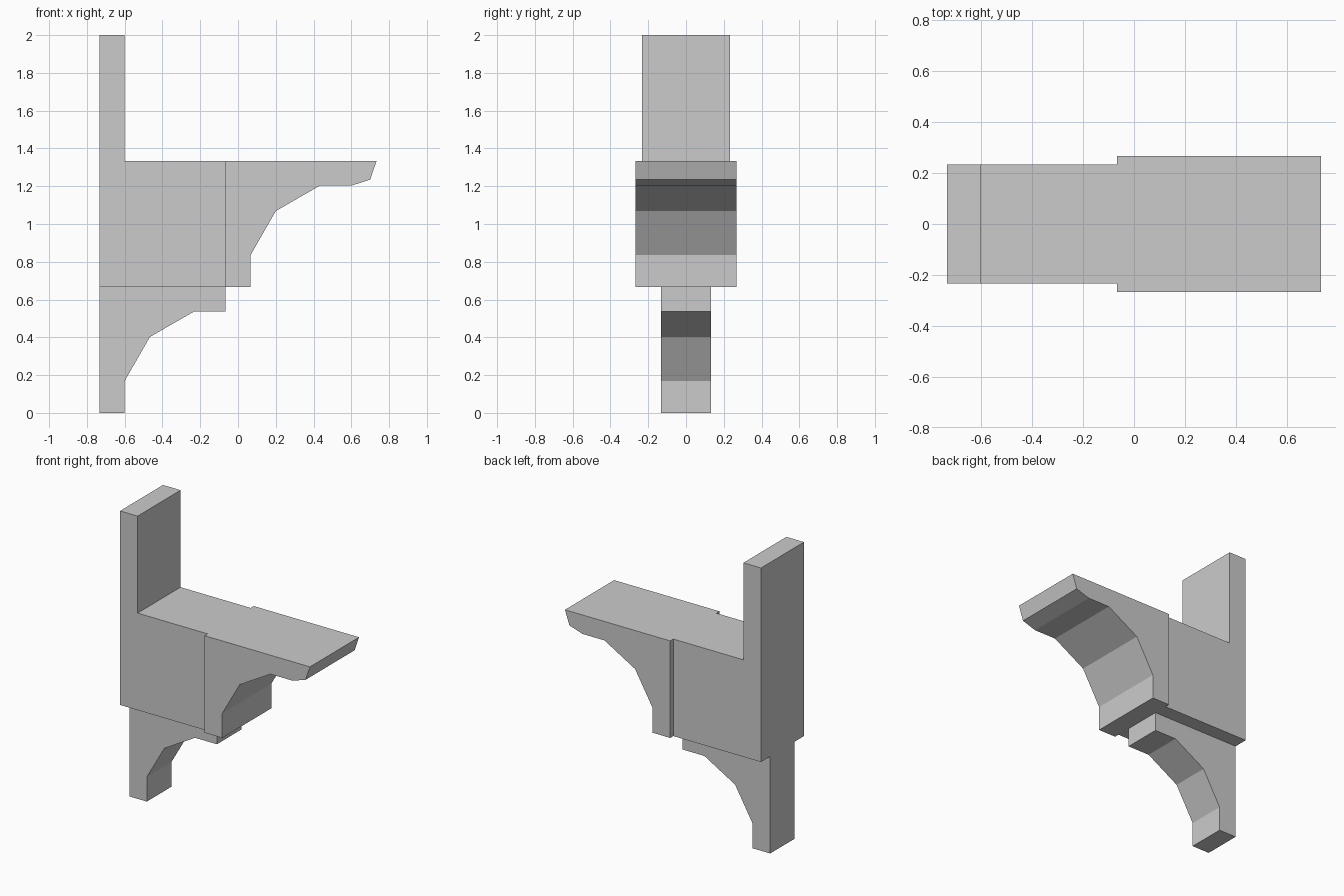
import bpy, bmesh

if "Cube" in bpy.data.objects:
    bpy.data.objects.remove(bpy.data.objects["Cube"])

U = 1 / 15  # design grid step


def extrude_profile(name, points, half_width):
    """Closed prism from an (x, z) profile, centred on y = 0."""
    bm = bmesh.new()
    face = bm.faces.new([bm.verts.new((x, -half_width, z)) for x, z in points])
    ext = bmesh.ops.extrude_face_region(bm, geom=[face])
    moved = [v for v in ext["geom"] if isinstance(v, bmesh.types.BMVert)]
    bmesh.ops.translate(bm, verts=moved, vec=(0, 2 * half_width, 0))
    bmesh.ops.recalc_face_normals(bm, faces=bm.faces)
    mesh = bpy.data.meshes.new(name)
    bm.to_mesh(mesh)
    bm.free()
    obj = bpy.data.objects.new(name, mesh)
    bpy.context.collection.objects.link(obj)
    return obj


# Faceted underside shared by both brackets
arch = [(U, 0.8355), (3 * U, 1.0685), (6.5 * U, 1.203)]

# L-shaped body: back plate and solid block
extrude_profile("back_plate_and_block", [
    (-11 * U, 10 * U), (-U, 10 * U), (-U, 20 * U),
    (-9 * U, 20 * U), (-9 * U, 2), (-11 * U, 2)], 3.5 * U)

# Wide overhanging bracket with a chamfered nose
extrude_profile("upper_bracket", [(-U, 10 * U), (U, 10 * U)] + arch + [
    (9 * U, 1.203), (10.5 * U, 1.235), (11 * U, 20 * U), (-U, 20 * U)], 4 * U)

# Narrow supporting bracket, same arch one step down and back
lower_arch = [(x - 10 * U, z - 10 * U) for x, z in arch]
extrude_profile("lower_bracket", [(-11 * U, 0), (-9 * U, 0)] + lower_arch + [
    (-U, 0.5365), (-U, 10 * U), (-11 * U, 10 * U)], 2 * U)
